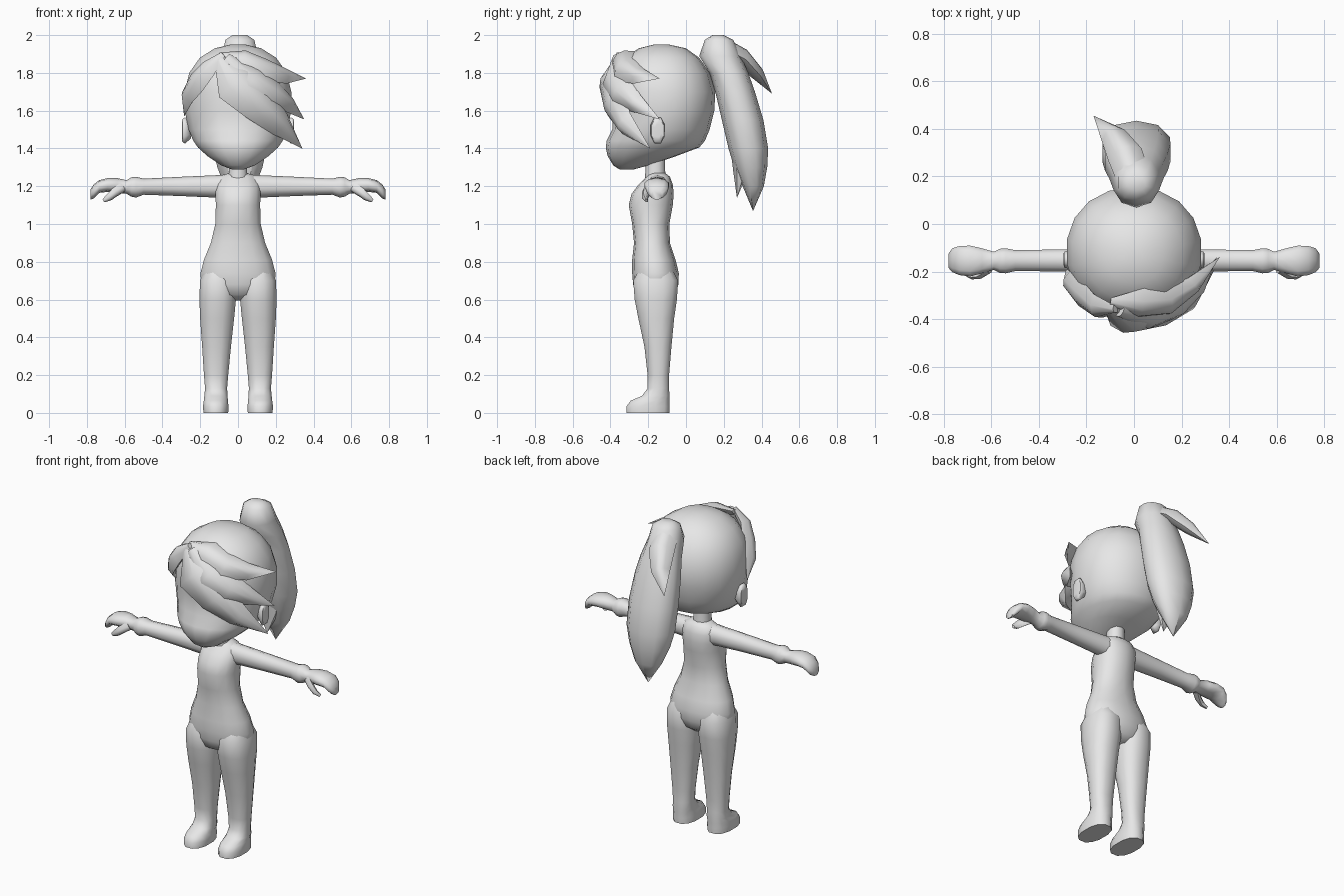
import bpy, bmesh, math
from mathutils import Vector

GREY = bpy.data.materials.new("plain grey")
GREY.diffuse_color = (0.8, 0.8, 0.8, 1)


def skin(name, rings, mirror=False, angle=60):
    """Bridge equal-length rings of points into a closed smooth part."""
    bm = bmesh.new()
    loops = [[bm.verts.new(p) for p in r] for r in rings]
    n = len(loops[0])
    for a, b in zip(loops, loops[1:]):
        for i in range(n):
            j = (i + 1) % n
            bm.faces.new((a[i], a[j], b[j], b[i]))
    bm.faces.new(loops[0])
    bm.faces.new(loops[-1])
    bmesh.ops.remove_doubles(bm, verts=bm.verts, dist=0.0015)
    bmesh.ops.recalc_face_normals(bm, faces=bm.faces)
    me = bpy.data.meshes.new(name)
    bm.to_mesh(me)
    bm.free()
    me.materials.append(GREY)
    ob = bpy.data.objects.new(name, me)
    bpy.context.collection.objects.link(ob)
    bpy.ops.object.select_all(action='DESELECT')
    ob.select_set(True)
    bpy.context.view_layer.objects.active = ob
    bpy.ops.object.shade_smooth_by_angle(angle=math.radians(angle))
    if mirror:
        ob.modifiers.new("mirror", 'MIRROR').use_mirror_merge = False
    return ob


def oval(a0, a1, b0, b1, n, power):
    """Rounded outline filling the box a0..a1 by b0..b1."""
    out = []
    for i in range(n):
        t = 2 * math.pi * (i + 0.5) / n
        c, s = math.cos(t), math.sin(t)
        u = math.copysign(abs(c) ** (2 / power), c)
        v = math.copysign(abs(s) ** (2 / power), s)
        out.append(((a0 + a1) / 2 + u * (a1 - a0) / 2, (b0 + b1) / 2 + v * (b1 - b0) / 2))
    return out


def loft_z(name, rows, n=12, power=2.2, **kw):
    """Rows are (z, x0, x1, y0, y1)."""
    return skin(name, [[(x, y, z) for x, y in oval(x0, x1, y0, y1, n, power)]
                       for z, x0, x1, y0, y1 in rows], **kw)


def loft_x(name, rows, n=10, power=2.2, **kw):
    """Rows are (x, y0, y1, z0, z1)."""
    return skin(name, [[(x, y, z) for y, z in oval(y0, y1, z0, z1, n, power)]
                       for x, y0, y1, z0, z1 in rows], **kw)


def lock(name, path, widths, thick, centre):
    """Flat tapering hair lock lying on a sphere around centre."""
    pts = [Vector(p) for p in path]
    rings = []
    for i, p in enumerate(pts):
        tan = (pts[min(i + 1, len(pts) - 1)] - pts[max(i - 1, 0)]).normalized()
        nor = p - Vector(centre)
        nor = (nor - tan * nor.dot(tan)).normalized()
        side = tan.cross(nor)
        w = widths[i]
        t = min(thick, w * 0.6)
        rings.append([p + side * w * a + nor * (t * b - 0.25 * w * a * a)
                      for a, b in ((-1, 0), (-.5, .8), (0, 1), (.5, .8), (1, 0), (.5, -1), (-.5, -1))])
    return skin(name, rings, angle=50)


# Head with jutting jaw and shallow face
loft_z("head", [(z, -r, r, a, b) for z, r, a, b in (
    (1.288, .03, -.35, -.28), (1.31, .09, -.385, -.2), (1.36, .165, -.415, -.05),
    (1.405, .215, -.425, .07), (1.44, .24, -.42, .1), (1.50, .265, -.39, .125),
    (1.60, .286, -.385, .15), (1.70, .286, -.39, .155), (1.80, .262, -.375, .125),
    (1.88, .205, -.325, .07), (1.93, .125, -.25, 0), (1.95, .04, -.17, -.09))],
    n=18, power=2.15)

# Ears
loft_x("ear", [(.25, -.17, -.12, 1.45, 1.54), (.28, -.19, -.11, 1.42, 1.57),
               (.295, -.185, -.115, 1.43, 1.56), (.297, -.165, -.13, 1.46, 1.53)],
       n=8, mirror=True)

# Neck and torso
loft_z("neck", [(1.2, -.06, .06, -.22, -.1), (1.28, -.05, .05, -.215, -.11),
                (1.42, -.05, .05, -.215, -.11)], n=10)
loft_z("torso", [(z, -r, r, a, b) for z, r, a, b in (
    (.595, .06, -.2, -.1), (.625, .16, -.26, -.06), (.68, .2, -.28, -.04),
    (.74, .203, -.285, -.038), (.81, .185, -.285, -.055), (.9, .147, -.275, -.085),
    (1.0, .123, -.285, -.088), (1.1, .12, -.303, -.07), (1.16, .122, -.288, -.065),
    (1.21, .12, -.25, -.07), (1.25, .1, -.21, -.085), (1.27, .05, -.195, -.11))], n=14)

# Legs with feet
loft_z("leg", [
    (0, .05, .185, -.318, -.085), (.035, .048, .187, -.318, -.084),
    (.065, .052, .183, -.295, -.085), (.09, .053, .18, -.235, -.085),
    (.13, .056, .176, -.205, -.088), (.2, .05, .182, -.205, -.088),
    (.35, .035, .192, -.222, -.075), (.5, .018, .203, -.255, -.06),
    (.6, .008, .207, -.275, -.045), (.7, .008, .204, -.283, -.038),
    (.76, .03, .18, -.25, -.07)], n=12, power=2.4, mirror=True)

# Arms with cuffs and drooping hands
loft_x("arm", [
    (.06, -.21, -.095, 1.135, 1.262), (.12, -.205, -.1, 1.14, 1.258),
    (.3, -.202, -.105, 1.148, 1.25), (.5, -.2, -.108, 1.155, 1.24),
    (.54, -.21, -.1, 1.14, 1.25), (.565, -.208, -.102, 1.145, 1.247),
    (.59, -.195, -.115, 1.16, 1.232), (.64, -.21, -.1, 1.165, 1.243),
    (.69, -.224, -.088, 1.17, 1.243), (.735, -.218, -.09, 1.165, 1.232),
    (.765, -.205, -.1, 1.135, 1.208), (.782, -.185, -.125, 1.128, 1.18)], mirror=True)
lock("thumb_right", [(.61, -.19, 1.19), (.65, -.215, 1.165), (.68, -.22, 1.14), (.71, -.21, 1.122)],
     [.03, .028, .022, .012], .02, (.66, -.15, 1.2))
lock("thumb_left", [(-.61, -.19, 1.19), (-.65, -.215, 1.165), (-.68, -.22, 1.14), (-.71, -.21, 1.122)],
     [.03, .028, .022, .012], .02, (-.66, -.15, 1.2))

# Fringe swept to one side, with a small lock on the other
HEAD = (0, -.13, 1.62)
lock("fringe_lower", [(-.1, -.355, 1.88), (0, -.42, 1.76), (.12, -.395, 1.64),
                      (.23, -.33, 1.53), (.34, -.19, 1.4)], [.03, .13, .105, .07, .001], .035, HEAD)
lock("fringe_middle", [(-.06, -.365, 1.88), (.08, -.4, 1.77), (.19, -.355, 1.7),
                       (.27, -.27, 1.64), (.35, -.14, 1.555)], [.04, .1, .09, .05, .001], .03, HEAD)
lock("fringe_upper", [(-.1, -.33, 1.895), (.03, -.345, 1.88), (.15, -.335, 1.83),
                      (.25, -.26, 1.79), (.36, -.14, 1.77)], [.02, .08, .08, .05, .001], .03, HEAD)
lock("fringe_side", [(-.08, -.36, 1.9), (-.16, -.355, 1.83), (-.225, -.305, 1.76),
                     (-.27, -.25, 1.68), (-.285, -.19, 1.57)], [.02, .065, .085, .06, .001], .03, HEAD)

# Ponytail with a second tip and a stray spike
loft_z("ponytail", [(z, .01 - r, .01 + r, a, b) for z, r, a, b in (
    (2.0, .04, .14, .2), (1.975, .08, .1, .25), (1.89, .1, .07, .29), (1.8, .12, .125, .33),
    (1.7, .138, .155, .365), (1.55, .15, .19, .41), (1.4, .148, .225, .435),
    (1.3, .125, .255, .43), (1.2, .085, .3, .412), (1.07, .001, .354, .356))], n=10)
loft_z("ponytail_second_tip", [(1.45, -.09, .1, .23, .37), (1.28, -.06, .08, .25, .33),
                               (1.14, .009, .011, .269, .271)], n=6)
lock("ponytail_spike", [(0, .19, 1.95), (-.04, .3, 1.89), (-.09, .38, 1.8), (-.17, .455, 1.69)],
     [.07, .075, .055, .001], .04, (0, .15, 1.6))
